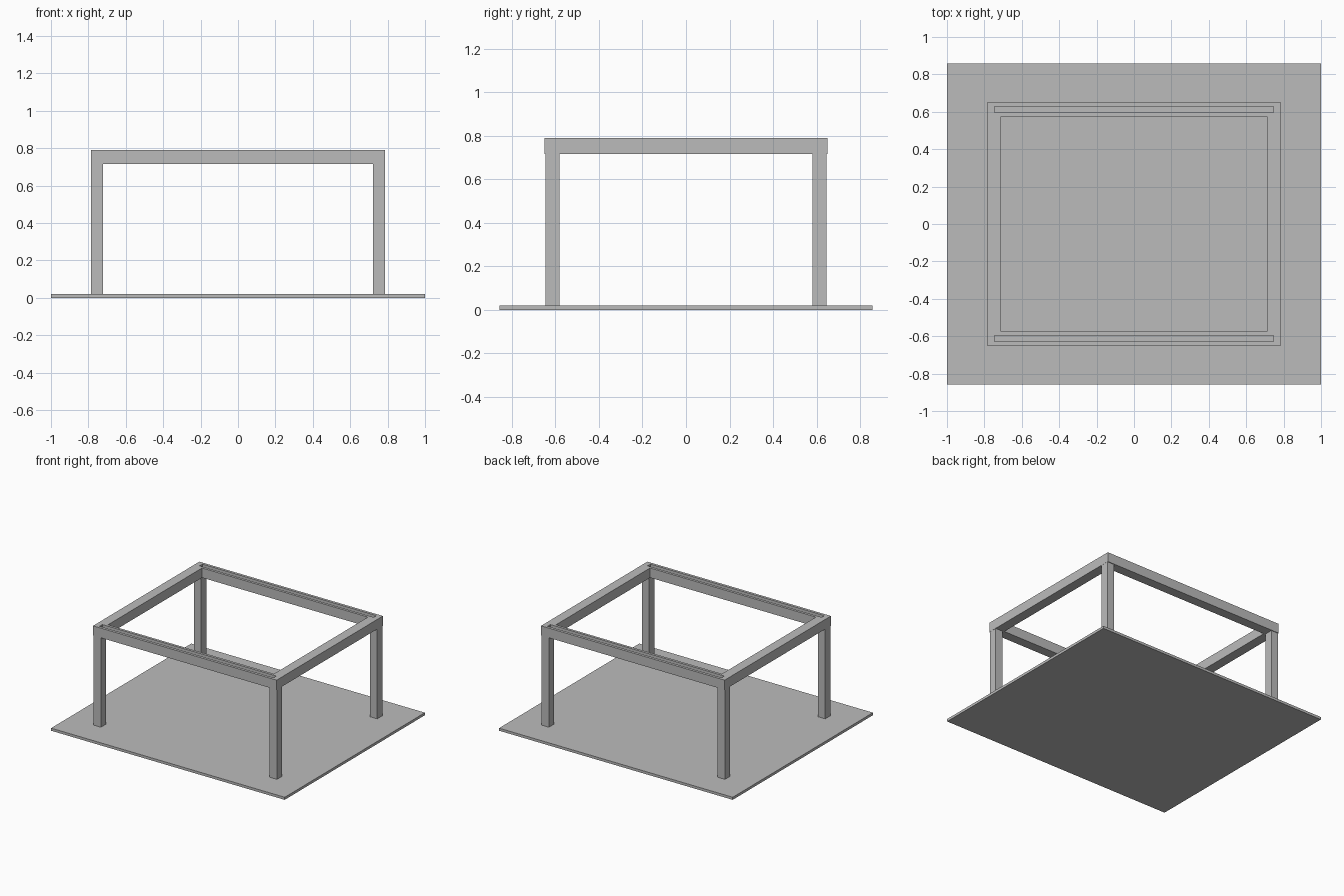
import bpy
import bmesh
from mathutils import Matrix

cube = bpy.data.objects.get("Cube")
if cube:
    bpy.data.objects.remove(cube, do_unlink=True)

grey = bpy.data.materials.new("plain grey")
grey.use_nodes = True
colour = (0.5, 0.5, 0.5, 1)
grey.diffuse_color = colour
grey.node_tree.nodes["Principled BSDF"].inputs["Base Color"].default_value = colour


def box(name, low, high):
    """Axis-aligned box between two corners."""
    size = [b - a for a, b in zip(low, high)]
    centre = [(a + b) / 2 for a, b in zip(low, high)]
    bm = bmesh.new()
    matrix = Matrix.Translation(centre) @ Matrix.Diagonal((*size, 1))
    bmesh.ops.create_cube(bm, size=1, matrix=matrix)
    mesh = bpy.data.meshes.new(name)
    bm.to_mesh(mesh)
    bm.free()
    mesh.materials.append(grey)
    obj = bpy.data.objects.new(name, mesh)
    bpy.context.collection.objects.link(obj)
    return obj


def cut(target, low, high):
    """Subtract a box from the target, then discard the cutter."""
    cutter = box("cutter", low, high)
    cutter.hide_render = True
    mod = target.modifiers.new("cut", "BOOLEAN")
    mod.operation = "DIFFERENCE"
    mod.solver = "EXACT"
    mod.object = cutter
    bpy.context.view_layer.objects.active = target
    bpy.ops.object.modifier_apply(modifier=mod.name)
    bpy.data.objects.remove(cutter, do_unlink=True)


base_top, beam_bottom, beam_top = 0.02, 0.715, 0.79

# Thin ground plate
box("base_plate", (-1, -0.857, 0), (1, 0.857, base_top))

# Rectangular top frame with an open middle
frame = box("top_frame", (-0.786, -0.65, beam_bottom), (0.786, 0.65, beam_top))
cut(frame, (-0.71, -0.575, 0.6), (0.71, 0.575, 0.9))

# Long grooves along the front and back beams
for y in (-0.612, 0.612):
    cut(frame, (-0.745, y - 0.017, beam_top - 0.03), (0.745, y + 0.017, 0.9))

# Four square legs
for side, sx in (("left", 1), ("right", -1)):
    for end, sy in (("front", -1), ("back", 1)):
        x, y = sx * 0.754, sy * 0.613
        box(f"{end}_{side}_leg", (x - 0.031, y - 0.032, base_top),
            (x + 0.031, y + 0.032, beam_bottom))
